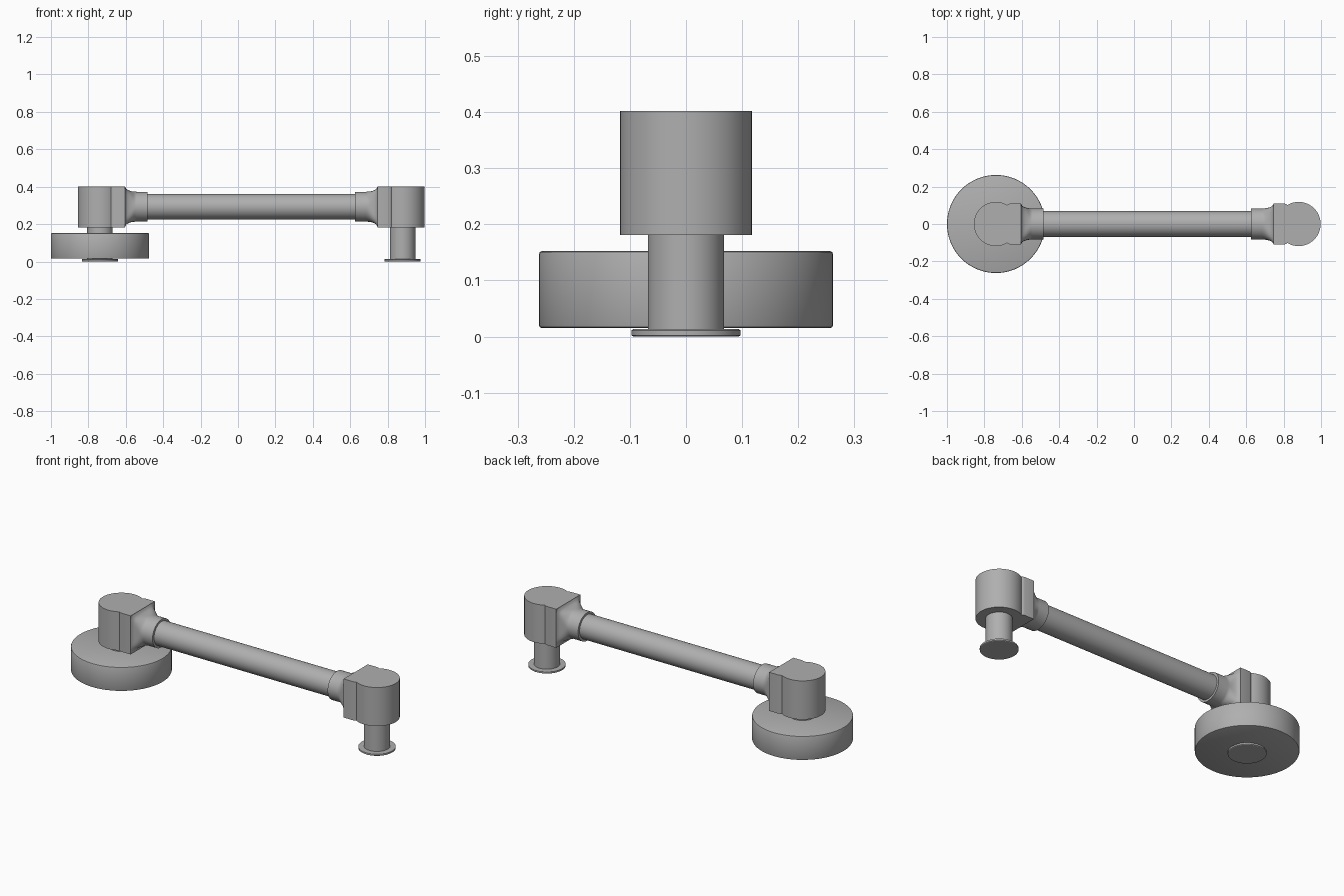
import bpy, bmesh, math

cube = bpy.data.objects.get("Cube")
if cube:
    bpy.data.objects.remove(cube)

grey = bpy.data.materials.new("plain grey")
grey.use_nodes = True
COLOUR = (0.43, 0.43, 0.43, 1)
grey.diffuse_color = COLOUR
grey.node_tree.nodes["Principled BSDF"].inputs["Base Color"].default_value = COLOUR

SEG = 64
ARM_Z = 0.293


def loft(name, rings):
    """Skin a list of equal-length closed rings and cap both ends."""
    bm = bmesh.new()
    loops = [[bm.verts.new(p) for p in ring] for ring in rings]
    n = len(loops[0])
    for a, b in zip(loops, loops[1:]):
        for i in range(n):
            j = (i + 1) % n
            bm.faces.new((a[i], a[j], b[j], b[i]))
    bm.faces.new(loops[0])
    bm.faces.new(loops[-1])
    bmesh.ops.recalc_face_normals(bm, faces=bm.faces)
    mesh = bpy.data.meshes.new(name)
    bm.to_mesh(mesh)
    bm.free()
    mesh.materials.append(grey)
    mesh.shade_smooth()
    mesh.set_sharp_from_angle(angle=math.radians(30))
    obj = bpy.data.objects.new(name, mesh)
    bpy.context.collection.objects.link(obj)
    return obj


def lathe(name, cx, profile):
    """Turn (radius, height) pairs about a vertical axis at cx."""
    turn = [2 * math.pi * i / SEG for i in range(SEG)]
    return loft(name, [[(cx + r * math.cos(a), r * math.sin(a), z) for a in turn]
                       for r, z in profile])


def section(x, half_y, half_z, power):
    """Cross-section in the YZ plane, from round (2) to nearly square."""
    ring = []
    for i in range(SEG):
        a = 2 * math.pi * (i + 0.5) / SEG
        c, s = math.cos(a), math.sin(a)
        k = (abs(c) ** power + abs(s) ** power) ** (-1 / power)
        ring.append((x, half_y * k * c, ARM_Z + half_z * k * s))
    return ring


def head(side, cx, d):
    # Round housing with a square-shouldered block facing the arm
    radius = 0.118
    start = math.acos(-0.06 / radius)
    half = [(-0.135, 0.109), (-0.076, 0.109), (-0.066, 0.106)]
    arc = [start * (1 - 2 * i / 48) for i in range(49)]
    outline = half + [(radius * math.cos(a), radius * math.sin(a)) for a in arc]
    outline += [(x, -y) for x, y in reversed(half)]
    loft(side + "_head", [[(cx + d * x, y, z) for x, y in outline]
                          for z in (0.181, 0.402)])

    # Collar flaring from round to square where it meets the block
    rings = [section(cx - d * 0.255, 0.083, 0.08, 2),
             section(cx - d * 0.195, 0.083, 0.08, 2)]
    for i in range(1, 11):
        t = i / 10
        rise = 1 - math.sqrt(1 - t * t)
        rings.append(section(cx - d * (0.195 - 0.061 * t), 0.083 + 0.025 * rise,
                             0.08 + 0.028 * rise, 2 + 8 * t * t))
    loft(side + "_collar", rings)

    # Pin with a thin foot flange
    lathe(side + "_pin", cx, [(0.094, 0), (0.097, 0.002), (0.097, 0.011),
                              (0.094, 0.013), (0.068, 0.013), (0.068, 0.19)])


LEFT_X, RIGHT_X = 0.88, -0.738
head("left", LEFT_X, 1)
head("right", RIGHT_X, -1)

# Long tube joining the two collars
loft("arm_tube", [section(x, 0.069, 0.068, 2) for x in (-0.52, 0.66)])

# Wide disc with softened rims around the right pin
lathe("disc", RIGHT_X, [(0.257, 0.015), (0.2605, 0.0165), (0.262, 0.02),
                        (0.262, 0.147), (0.2605, 0.1505), (0.257, 0.152)])
